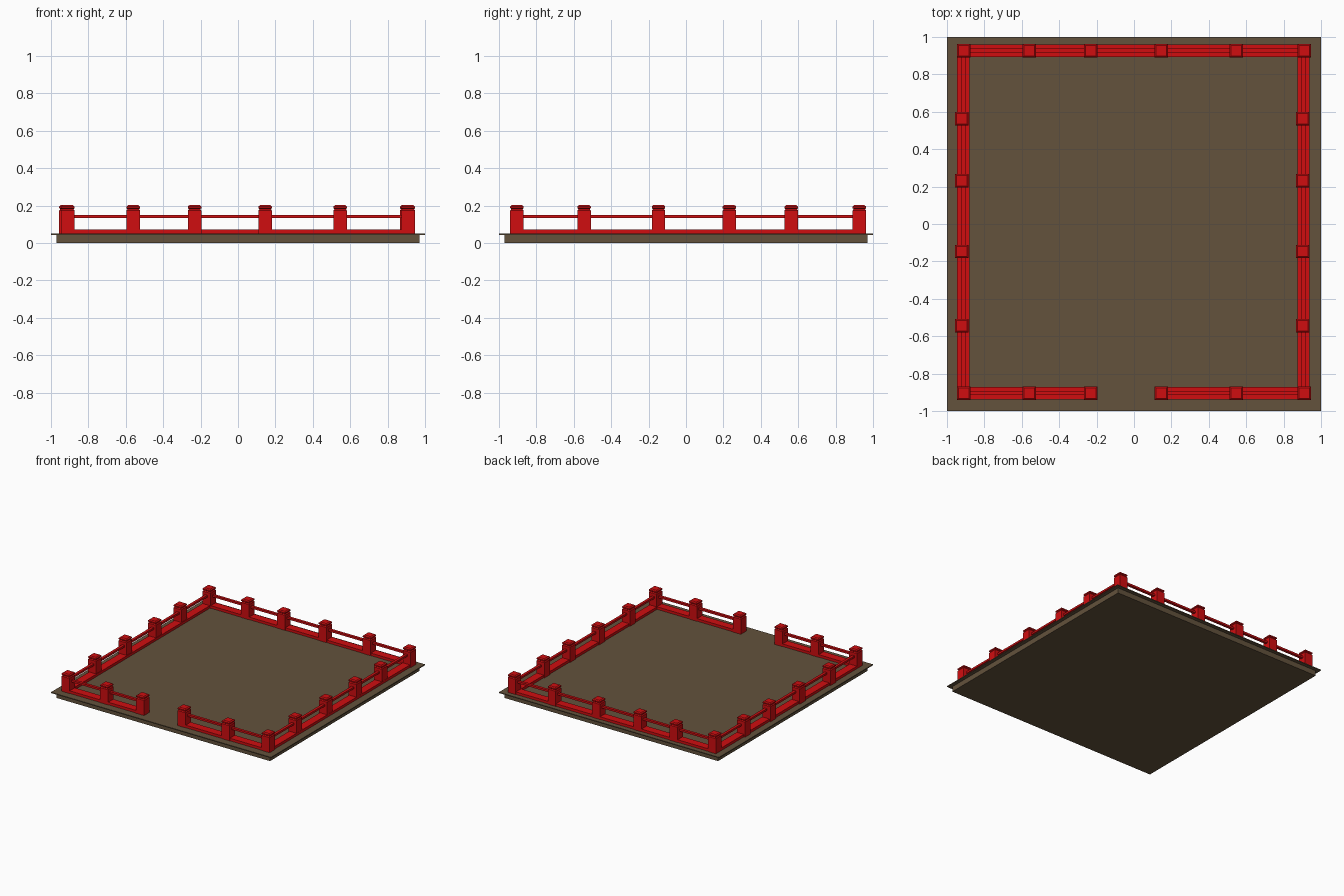
import bpy
import bmesh

cube = bpy.data.objects.get("Cube")
if cube:
    bpy.data.objects.remove(cube, do_unlink=True)


def make_material(name, color):
    mat = bpy.data.materials.new(name)
    mat.use_nodes = True
    mat.diffuse_color = color
    mat.node_tree.nodes["Principled BSDF"].inputs["Base Color"].default_value = color
    return mat


BROWN = make_material("earth brown", (0.125, 0.085, 0.045, 1))
RED = make_material("painted red", (0.63, 0.004, 0.005, 1))


def make_object(name, bm, mat):
    bmesh.ops.recalc_face_normals(bm, faces=bm.faces)
    mesh = bpy.data.meshes.new(name)
    bm.to_mesh(mesh)
    bm.free()
    mesh.materials.append(mat)
    obj = bpy.data.objects.new(name, mesh)
    bpy.context.collection.objects.link(obj)
    return obj


def box(name, low, high, mat):
    bm = bmesh.new()
    bmesh.ops.create_cube(bm, size=1)
    for v in bm.verts:
        v.co = [h if c > 0 else l for c, l, h in zip(v.co, low, high)]
    return make_object(name, bm, mat)


# Square post turned from a profile of (half width, height)
POST_PROFILE = [(0.036, 0.048), (0.036, 0.174), (0.03, 0.181),
                (0.036, 0.186), (0.036, 0.195), (0.028, 0.202)]


def post(name, x, y):
    bm = bmesh.new()
    rings = [[bm.verts.new((x + sx * r, y + sy * r, z))
              for sx, sy in ((-1, -1), (1, -1), (1, 1), (-1, 1))]
             for r, z in POST_PROFILE]
    for a, b in zip(rings, rings[1:]):
        for i in range(4):
            j = (i + 1) % 4
            bm.faces.new((a[i], a[j], b[j], b[i]))
    bm.faces.new(rings[0])
    bm.faces.new(rings[-1])
    return make_object(name, bm, RED)


def rails(name, along_x, start, end, across):
    # Wide kerb at the floor and a slim handrail above
    for part, half, z0, z1 in (("kerb", 0.033, 0.048, 0.071),
                               ("handrail", 0.011, 0.134, 0.15)):
        low = (start, across - half) if along_x else (across - half, start)
        high = (end, across + half) if along_x else (across + half, end)
        box(f"{name}_{part}", (*low, z0), (*high, z1), RED)


# Floor: base slab with a thin overhanging top
box("base_slab", (-0.971, -0.971, 0), (0.971, 0.971, 0.043), BROWN)
box("floor_plate", (-1, -1, 0.043), (1, 1, 0.05), BROWN)

# Fence lines, with an entrance gap at the front
BACK, FRONT, EAST, WEST = 0.927, -0.904, 0.906, -0.913
rails("back", True, WEST, EAST, BACK)
rails("front_right", True, WEST, -0.2, FRONT)
rails("front_left", True, 0.11, EAST, FRONT)
rails("right", False, FRONT, BACK, WEST)
rails("left", False, FRONT, BACK, EAST)

# Posts along the front and back, corners included
for i, x in enumerate((-0.91, -0.56, -0.232, 0.145, 0.546, 0.91)):
    post(f"front_post_{i + 1}", x, FRONT)
    post(f"back_post_{i + 1}", x, BACK)

# Posts along the two sides
for i, y in enumerate((-0.545, -0.147, 0.232, 0.563)):
    post(f"right_post_{i + 1}", -0.92, y)
    post(f"left_post_{i + 1}", 0.902, y)
